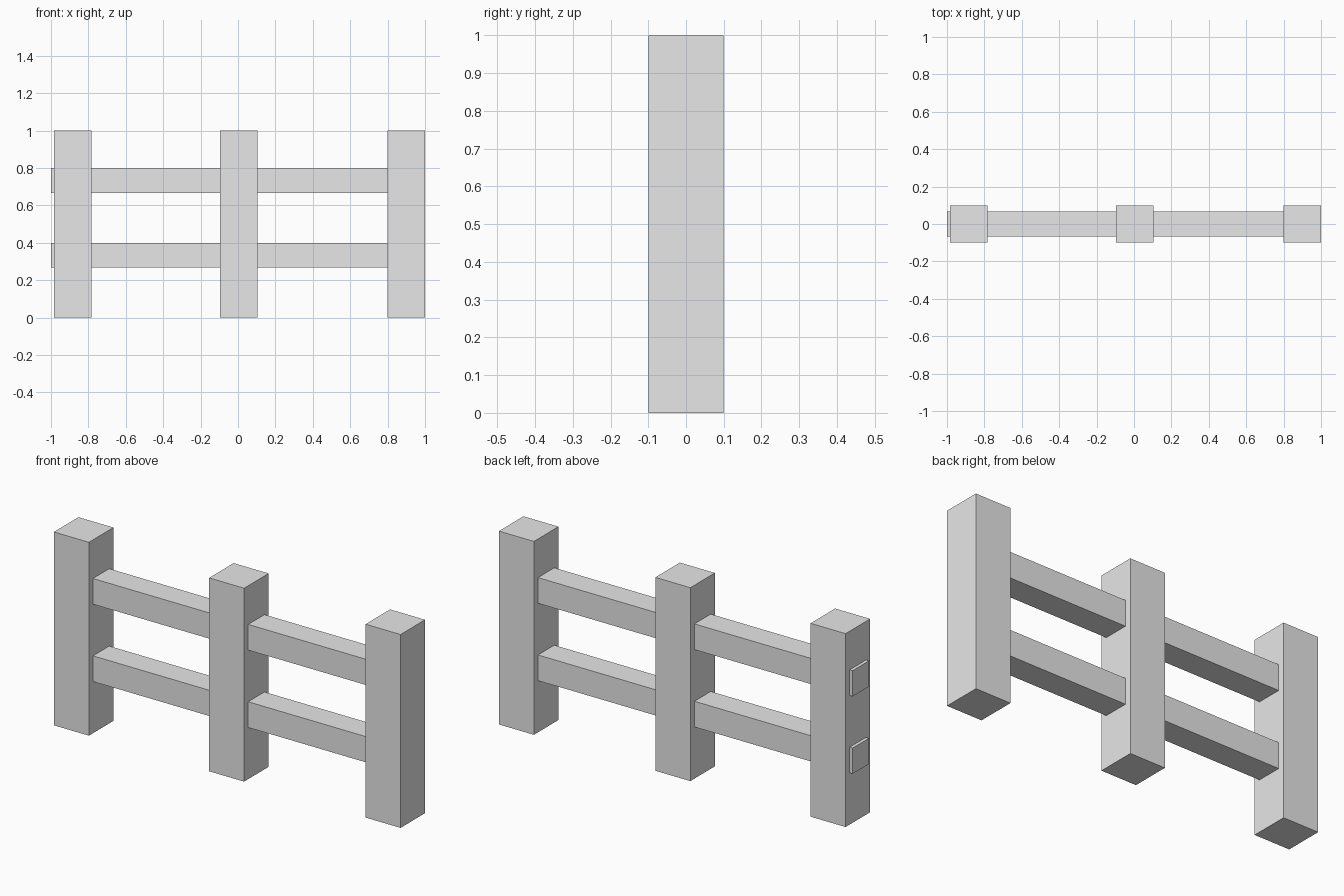
import bpy

default_cube = bpy.data.objects.get("Cube")
if default_cube:
    bpy.data.objects.remove(default_cube, do_unlink=True)

# Single plain grey for the whole fence
GREY = (0.8, 0.8, 0.8, 1.0)
grey = bpy.data.materials.new("plain_grey")
grey.use_nodes = True
grey.diffuse_color = GREY
for node in grey.node_tree.nodes:
    if node.type == 'BSDF_PRINCIPLED':
        node.inputs["Base Color"].default_value = GREY


def box(name, x_range, y_half, z_range):
    """Flat-shaded box spanning the given x and z ranges, centred on y = 0."""
    (x0, x1), (z0, z1) = x_range, z_range
    bpy.ops.mesh.primitive_cube_add(size=1, location=((x0 + x1) / 2, 0, (z0 + z1) / 2))
    obj = bpy.context.object
    obj.name = obj.data.name = name
    obj.scale = (x1 - x0, 2 * y_half, z1 - z0)
    bpy.ops.object.transform_apply(location=False, rotation=False, scale=True)
    obj.data.materials.append(grey)
    return obj


# Three square posts
POST_HALF = 0.1
for name, x in (("right_post", -0.883), ("middle_post", 0.005), ("left_post", 0.9)):
    box(name, (x - POST_HALF, x + POST_HALF), POST_HALF, (0, 1))

# Two rails: they poke out past the right post and end inside the left post
RAIL_HEIGHT = 0.133
for name, top in (("lower_rail", 0.4), ("upper_rail", 0.8)):
    box(name, (-1, 0.9), RAIL_HEIGHT / 2, (top - RAIL_HEIGHT, top))
